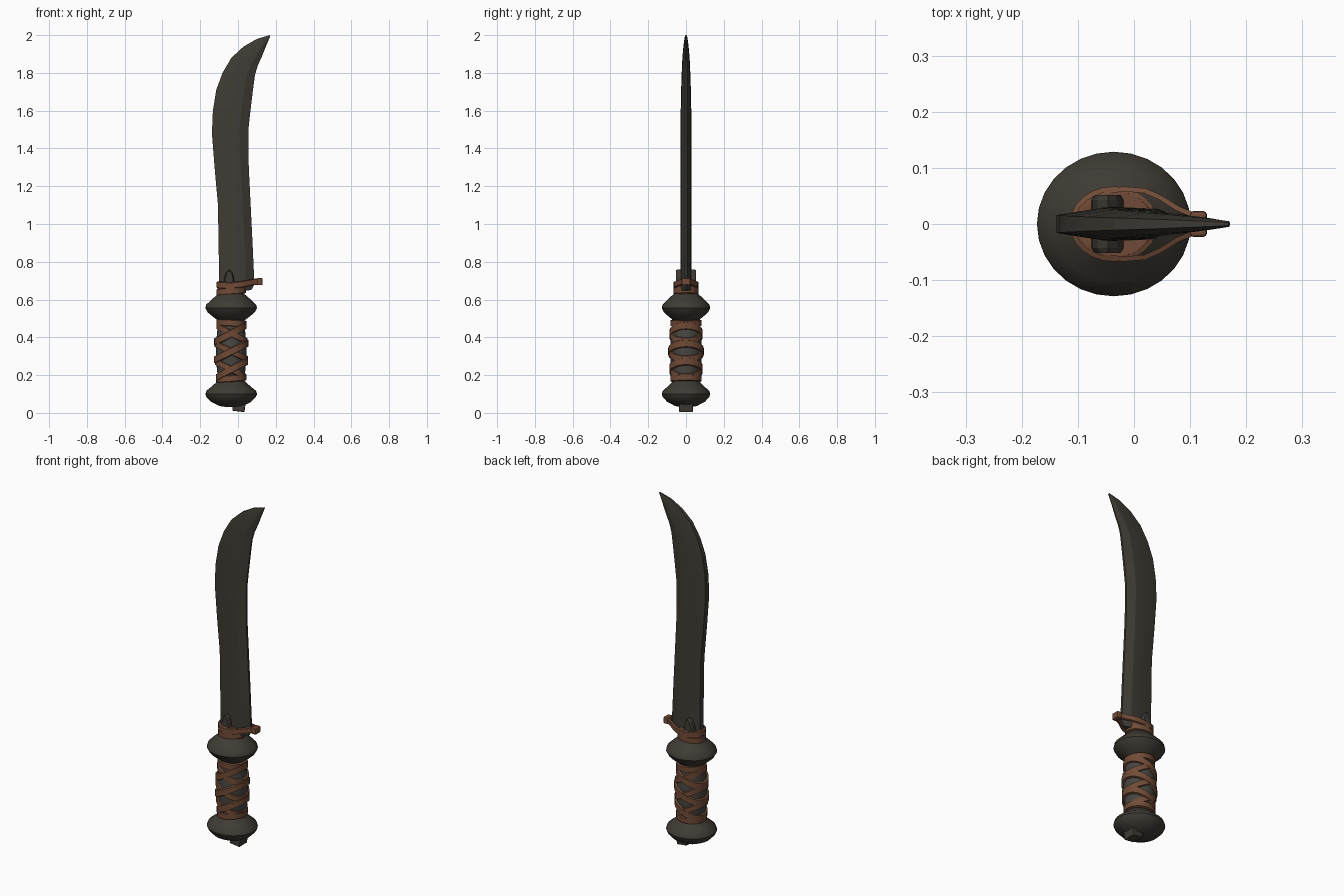
import bpy, bmesh, math
from mathutils import Vector

if "Cube" in bpy.data.objects:
    bpy.data.objects.remove(bpy.data.objects["Cube"])

CX = -0.036  # handle axis


def material(name, rgb):
    m = bpy.data.materials.new(name)
    m.diffuse_color = (*rgb, 1)
    m.use_nodes = True
    m.node_tree.nodes["Principled BSDF"].inputs["Base Color"].default_value = m.diffuse_color
    return m


METAL = material("dark_iron", (0.050, 0.044, 0.035))
CORE = material("grey_grip", (0.062, 0.060, 0.052))
LEATHER = material("brown_leather", (0.165, 0.070, 0.038))


def finish(name, bm, mat, angle=35):
    bmesh.ops.recalc_face_normals(bm, faces=bm.faces)
    me = bpy.data.meshes.new(name)
    bm.to_mesh(me)
    bm.free()
    me.materials.append(mat)
    ob = bpy.data.objects.new(name, me)
    bpy.context.collection.objects.link(ob)
    bpy.ops.object.select_all(action='DESELECT')
    ob.select_set(True)
    bpy.context.view_layer.objects.active = ob
    bpy.ops.object.shade_smooth_by_angle(angle=math.radians(angle))
    return ob


def loft(name, rings, mat, closed=False, angle=35):
    """Skin a list of equal-length point rings, capped unless closed."""
    bm = bmesh.new()
    vs = [[bm.verts.new(p) for p in r] for r in rings]
    n = len(rings[0])
    pairs = list(zip(vs, vs[1:])) + ([(vs[-1], vs[0])] if closed else [])
    for a, b in pairs:
        for i in range(n):
            j = (i + 1) % n
            bm.faces.new((a[i], a[j], b[j], b[i]))
    if not closed:
        bm.faces.new(vs[0])
        bm.faces.new(vs[-1])
    return finish(name, bm, mat, angle)


def turned(name, profile, mat, ys=1.0, seg=28):
    rings = [[(CX + r * math.cos(2 * math.pi * i / seg),
               ys * r * math.sin(2 * math.pi * i / seg), z) for i in range(seg)]
             for r, z in profile]
    return loft(name, rings, mat)


def ribbon(name, path, height, thick, mat=LEATHER):
    """Closed counter-clockwise strap: path is its inner centre line."""
    pts = [Vector(p) for p in path]
    rings = []
    for i, p in enumerate(pts):
        t = pts[(i + 1) % len(pts)] - pts[i - 1]
        n = Vector((t.y, -t.x, 0)).normalized()
        h = Vector((0, 0, height / 2))
        out = p + n * thick
        rings.append([p - h, out - h * 0.8, out + h * 0.8, p + h])
    return loft(name, rings, mat, closed=True)


# blade: spine point and edge point per station, with half thickness
stations = [
    (-.100, .64, .070, .65, .030), (-.100, .72, .087, .68, .030),
    (-.103, .90, .077, .90, .030), (-.106, 1.10, .067, 1.10, .030),
    (-.124, 1.30, .057, 1.30, .030), (-.138, 1.48, .055, 1.50, .029),
    (-.133, 1.60, .066, 1.60, .028), (-.115, 1.71, .078, 1.70, .026),
    (-.082, 1.80, .090, 1.79, .023), (-.035, 1.88, .105, 1.84, .020),
    (.030, 1.94, .128, 1.89, .016), (.100, 1.98, .150, 1.945, .011),
    (.168, 2.0, .171, 1.995, .005)]
section = [(0, .55), (.42, 1), (.76, .9), (1, .22)]
rings = []
for xl, zl, xr, zr, t in stations:
    side = [(xl + (xr - xl) * f, t * w, zl + (zr - zl) * f) for f, w in section]
    rings.append(side + [(x, -y, z) for x, y, z in reversed(side)])
loft("blade", rings, METAL, angle=16)

# round pommel and guard
turned("pommel", [(.02, .030), (.060, .036), (.105, .058), (.130, .083), (.137, .100),
                  (.131, .117), (.105, .138), (.084, .157), (.072, .168)], METAL, .94)
turned("guard", [(.068, .488), (.095, .508), (.124, .532), (.137, .555),
                 (.132, .573), (.108, .596), (.084, .617), (.066, .632)], METAL, .94)


# swollen grip core
def grip_r(z):
    return 0.068 + 0.013 * math.sin(math.pi * min(max((z - .17) / .31, 0), 1))


turned("grip_core", [(grip_r(.15 + .36 * i / 8), .15 + .36 * i / 8) for i in range(9)], CORE, 1.03)


# leather bands, crossing in pairs around the grip
def grip_band(name, z0, amp, height, lift):
    path = []
    for i in range(28):
        a = 2 * math.pi * i / 28
        z = z0 + amp * math.cos(a)
        r = grip_r(z) - 0.004 + lift
        path.append((CX + r * math.cos(a), 1.03 * r * math.sin(a), z))
    ribbon(name, path, height, 0.011)


for k, z0 in enumerate((.23, .325, .42)):
    grip_band(f"grip_wrap_rising_{k}", z0, .043, .043, .004)
    grip_band(f"grip_wrap_falling_{k}", z0, -.040, .038, .001)
grip_band("grip_end_band_lower", .182, .006, .036, .004)
grip_band("grip_end_band_upper", .476, -.004, .036, .004)

# leather collar above the guard
turned("collar", [(.066, .615), (.071, .63), (.073, .66), (.071, .688)], LEATHER, .82)
for k, (z0, amp) in enumerate(((.645, .006), (.672, -.006))):
    ribbon(f"collar_wrap_{k}",
           [(CX + .070 * math.cos(a), .058 * math.sin(a), z0 + amp * math.cos(a))
            for a in (2 * math.pi * i / 24 for i in range(24))], .036, .009)

# strap pulled out to the heel of the blade
half = [(-.060, .052, .672), (-.020, .058, .676), (.018, .055, .680),
        (.045, .043, .686), (.075, .024, .692), (.104, .012, .695), (.120, .008, .695)]
path = [(x, -y, z) for x, y, z in half] + list(reversed(half)) + [(-.098, .025, .672), (-.098, -.025, .672)]
ribbon("heel_strap", path, .034, .009)


def block(name, size, loc, mat, tilt=0, bevel=.006):
    bpy.ops.mesh.primitive_cube_add(size=1, location=loc, rotation=(0, tilt, 0))
    ob = bpy.context.object
    ob.name = name
    ob.scale = size
    bpy.ops.object.transform_apply(location=False, rotation=False, scale=True)
    b = ob.modifiers.new("bevel", 'BEVEL')
    b.width = bevel
    b.segments = 2
    ob.data.materials.append(mat)
    return ob


block("strap_knot", (.030, .046, .038), (.115, 0, .695), LEATHER)
block("pommel_peg", (.066, .074, .055), (.005, 0, .035), METAL, .12)

# arched tongue gripping both faces of the blade
arch = [(-.078, .66), (-.074, .71), (-.064, .742), (-.046, .76), (-.030, .742), (-.021, .71), (-.016, .66)]
rings = [[(-.046 + (x + .046) * s, y, z - (1 - s) * .02) for x, z in arch]
         for y, s in ((-.052, .8), (-.043, 1), (.043, 1), (.052, .8))]
loft("blade_tongue", rings, METAL, angle=20)
